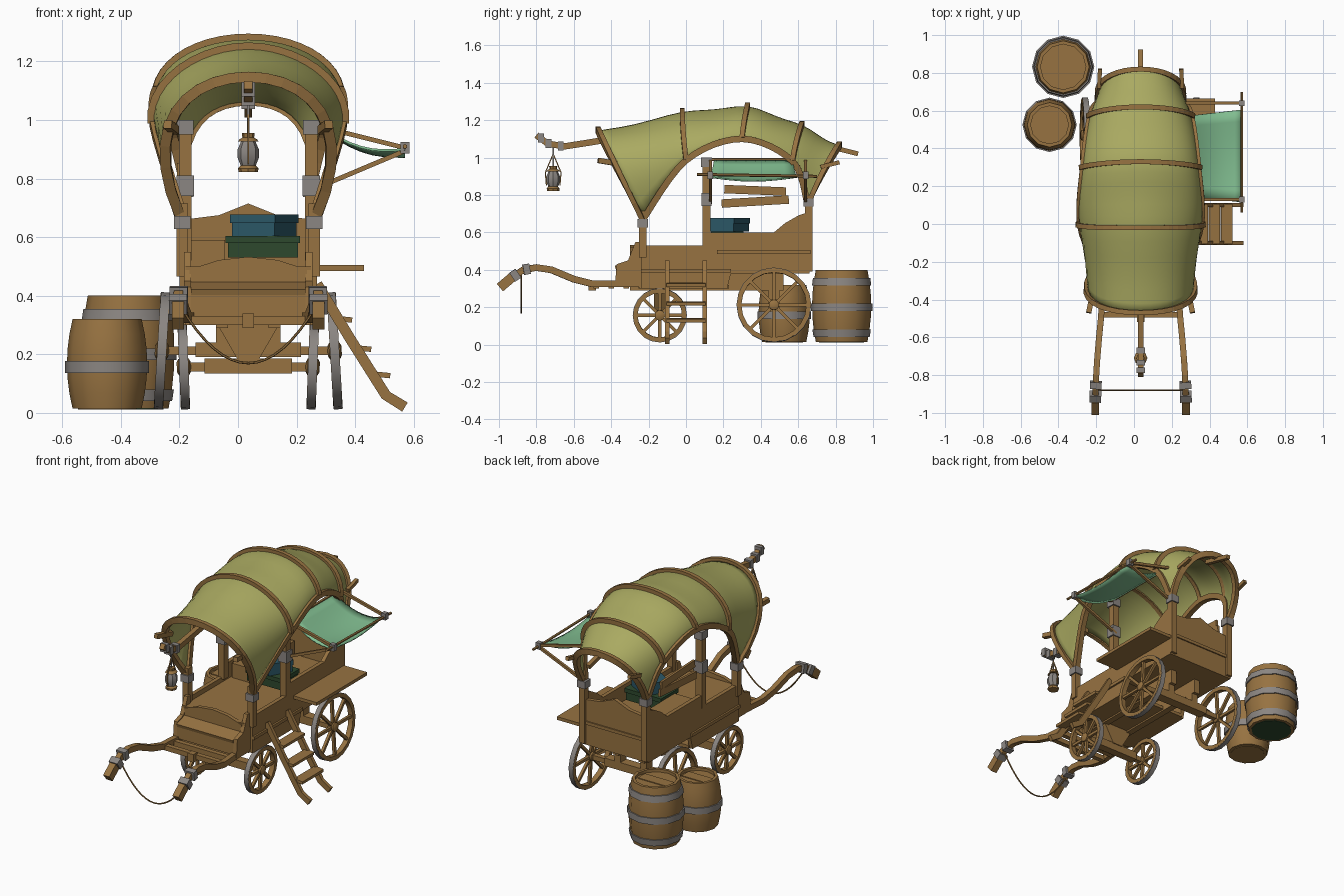
import bpy, bmesh
from math import sin, cos, pi, radians
from mathutils import Vector as V, Matrix as M

cube = bpy.data.objects.get("Cube")
if cube:
    bpy.data.objects.remove(cube)

CX = 0.035  # cart centre line
X, Z = V((1, 0, 0)), V((0, 0, 1))


def material(name, r, g, b):
    m = bpy.data.materials.new(name)
    m.use_nodes = True
    m.diffuse_color = (r, g, b, 1)
    m.node_tree.nodes["Principled BSDF"].inputs["Base Color"].default_value = (r, g, b, 1)
    return m


WOOD = material("wood", .31, .17, .053)
CLOTH = material("olive cloth", .40, .40, .12)
IRON = material("grey iron", .26, .24, .225)
BLUE = material("blue paint", .025, .10, .14)
GREEN = material("dark green", .026, .066, .027)
AWNING = material("mint cloth", .22, .51, .28)


def make(name, verts, faces, mat, mtx=None, smooth=False):
    me = bpy.data.meshes.new(name)
    mtx = M.Translation((CX, 0, 0)) @ (mtx or M())
    me.from_pydata([mtx @ V(v) for v in verts], [], faces)
    bm = bmesh.new()
    bm.from_mesh(me)
    bmesh.ops.recalc_face_normals(bm, faces=bm.faces)
    bm.to_mesh(me)
    bm.free()
    me.materials.append(mat)
    ob = bpy.data.objects.new(name, me)
    bpy.context.collection.objects.link(ob)
    if smooth:
        bpy.ops.object.select_all(action='DESELECT')
        ob.select_set(True)
        bpy.context.view_layer.objects.active = ob
        bpy.ops.object.shade_smooth_by_angle(angle=radians(40))
    return ob


def rings(name, loops, mat, mtx=None, wrap=False, smooth=False):
    """Skin a list of equal closed loops."""
    n, k = len(loops[0]), len(loops)
    verts = [p for l in loops for p in l]
    faces = [(i * n + j, i * n + (j + 1) % n, (i + 1) % k * n + (j + 1) % n, (i + 1) % k * n + j)
             for i in range(k if wrap else k - 1) for j in range(n)]
    if not wrap:
        faces += [tuple(range(n)), tuple(range((k - 1) * n, k * n))]
    return make(name, verts, faces, mat, mtx, smooth)


def box(name, size, loc, mat=WOOD, rot=(0, 0, 0)):
    q = [(-.5, -.5), (.5, -.5), (.5, .5), (-.5, .5)]
    loops = [[V((a * size[0], b * size[1], c * size[2])) for a, b in q] for c in (-.5, .5)]
    r = M.Rotation(rot[2], 4, 'Z') @ M.Rotation(rot[1], 4, 'Y') @ M.Rotation(rot[0], 4, 'X')
    return rings(name, loops, mat, M.Translation(loc) @ r)


def prism(name, pts, lo, hi, axis='x', mat=WOOD):
    f = (lambda d, a, b: (d, a, b)) if axis == 'x' else (lambda d, a, b: (a, d, b))
    return rings(name, [[f(d, a, b) for a, b in pts] for d in (lo, hi)], mat)


def sweep(name, pts, w, h, mat=WOOD, up=Z, n=4):
    pts = [V(p) for p in pts]
    loops = []
    for i, p in enumerate(pts):
        t = (pts[min(i + 1, len(pts) - 1)] - pts[max(i - 1, 0)]).normalized()
        s = t.cross(up(p) if callable(up) else up).normalized()
        b = s.cross(t)
        k = 2 ** .5 if n == 4 else 1
        angs = [2 * pi * (j + .5) / n for j in range(n)]
        loops.append([p + s * cos(a) * w / 2 * k + b * sin(a) * h / 2 * k for a in angs])
    return rings(name, loops, mat)


def lathe(name, prof, seg, mat, mtx, closed=False):
    loops = [[(r * cos(2 * pi * j / seg), r * sin(2 * pi * j / seg), z) for j in range(seg)]
             for r, z in prof]
    return rings(name, loops, mat, mtx, closed, True)


def spline(keys, t):
    """Catmull-Rom through key vectors, t from 0 to 1."""
    k = len(keys) - 1
    i = min(int(t * k), k - 1)
    f = t * k - i
    a, b, c, d = (V(keys[min(max(i + o, 0), k)]) for o in (-1, 0, 1, 2))
    return .5 * (2 * b + (c - a) * f + (2 * a - 5 * b + 4 * c - d) * f * f + (3 * b - a - 3 * c + d) * f ** 3)


# Canopy: lower edge, shoulder and crest control lines from front to back
EDGE = [(.225, -.23, .67), (.32, 0, .985), (.305, .30, 1.10), (.265, .57, .98), (.21, .65, .75)]
SHOULDER = [(.365, -.40, .99), (.335, -.02, 1.13), (.285, .31, 1.2), (.26, .59, 1.1), (.245, .75, .97)]
CREST = [(.20, -.47, 1.14), (.16, -.02, 1.24), (.16, .33, 1.27), (.15, .62, 1.17), (.14, .82, 1.06)]


def canopy(t, s):
    a, h, c = spline(EDGE, t), spline(SHOULDER, t), spline(CREST, t)
    u = 1 - abs(s)
    top = V((0, c.y, c.z))
    p = a * (1 - u) ** 3 + h * 3 * u * (1 - u) ** 2 + c * 3 * u * u * (1 - u) + top * u ** 3
    return V((p.x if s > 0 else -p.x, p.y, p.z))


def sheet(name, f, nu, nv, mat, thick):
    verts = [f(i / nu, j / nv) for i in range(nu + 1) for j in range(nv + 1)]
    w = nv + 1
    faces = [(i * w + j, i * w + j + 1, (i + 1) * w + j + 1, (i + 1) * w + j)
             for i in range(nu) for j in range(nv)]
    ob = make(name, verts, faces, mat, smooth=True)
    mod = ob.modifiers.new("thickness", 'SOLIDIFY')
    mod.thickness, mod.offset = thick, 0


# The cloth sinks a little between the ribs
sag = lambda t, s: canopy(t, s) - Z * .012 * sin(4 * pi * t) ** 2 * (1 - s * s)
sheet("canopy_cloth", lambda u, v: sag(u, 2 * v - 1), 24, 24, CLOTH, .008)
radial = lambda p: V((p.x, 0, p.z - .8))
for i in range(5):
    path = [canopy(i / 4, j / 10 - 1) for j in range(21)]
    sweep(f"canopy_rib_{i}", [p + radial(p).normalized() * .007 for p in path], .026, .036, up=radial)
for side in (-1, 1):
    sweep("canopy_side_arch", [canopy(j / 24, side) for j in range(25)], .034, .032, up=X)
    sweep("front_peg", [(side * .275, -.47, .985), (side * .25, -.35, .965)], .028, .028)
    sweep("rear_peg", [(side * .22, .72, .95), (side * .215, .82, .975)], .022, .022)
sweep("rear_ridge_pole", [(0, .72, 1.07), (0, .92, 1.02)], .025, .025)

# Lantern pole and lantern
sweep("lantern_pole", [(0, -.40, 1.10), (0, -.52, 1.08), (0, -.65, 1.06), (0, -.74, 1.075), (0, -.80, 1.12)], .03, .034)
for y, z in ((-.67, 1.062), (-.735, 1.075), (-.775, 1.105)):
    box("pole_cuff", (.045, .03, .05), (0, y, z), IRON)
L = M.Translation((0, -.71, 0))
lathe("lantern_base", [(.033, .822), (.035, .835), (.026, .845)], 8, WOOD, L)
lathe("lantern_glass", [(.026, .845), (.036, .87), (.036, .90), (.024, .928)], 8, IRON, L)
lathe("lantern_cap", [(.036, .926), (.03, .934), (.02, .94), (.022, .955)], 8, WOOD, L)
sweep("lantern_hanger", [(0, -.71, .95), (0, -.71, 1.06)], .007, .007, IRON, X)
for s in (-1, 1):
    sweep("lantern_bail", [(0, -.71 + s * .036, .85), (0, -.71 + s * .042, .92), (0, -.71, 1.02)], .006, .006, WOOD, X)

# Wagon body
wall = [(-.24, .30), (.22, .30), (.24, .38), (.66, .38), (.675, .715), (.60, .69), (.53, .65),
        (.47, .60), (.10, .60), (.10, .53), (-.24, .53)]
for s in (-1, 1):
    prism("side_wall", wall, s * .21, s * .235)
    box("side_lower_rail", (.012, .48, .02), (s * .24, 0, .395))
    box("front_post", (.04, .04, .25), (s * .225, -.23, .59))
    box("front_post_cuff", (.056, .056, .045), (s * .225, -.23, .65), IRON)
    box("middle_post", (.042, .042, .48), (s * .215, .11, .76))
    box("middle_post_cuff", (.06, .055, .07), (s * .215, .11, .775), IRON)
    box("middle_post_top", (.056, .06, .05), (s * .215, .11, .975), IRON)
    box("rear_post", (.04, .04, .38), (s * .215, .655, .58))
    box("rear_post_cuff", (.056, .056, .045), (s * .215, .655, .76), IRON)
    prism("seat_bracket", [(-.38, .32), (-.37, .43), (-.31, .45), (-.27, .55), (-.24, .55), (-.24, .32)], s * .195, s * .22)
    box("chassis_beam", (.04, .82, .09), (s * .09, .11, .335))
    box("rear_bracket", (.04, .06, .08), (s * .09, .47, .26))
box("deck", (.43, .94, .02), (0, .175, .49))
box("front_underside", (.43, .48, .02), (0, -.01, .31))
box("rear_underside", (.43, .43, .02), (0, .44, .39))
prism("tailgate", [(-.22, .38), (.22, .38), (.22, .66), (.1, .675), (0, .715), (-.1, .675), (-.22, .66)], .635, .66, 'y')
box("tailgate_rail", (.43, .008, .02), (0, .664, .52))
box("inner_bench", (.12, .45, .09), (-.14, .40, .545))
prism("dashboard", [(-.2, .41), (.2, .41), (.2, .49), (.1, .522), (0, .533), (-.1, .522), (-.2, .49)], -.30, -.275, 'y')
box("foot_rest", (.39, .09, .02), (0, -.335, .425), rot=(.3, 0, 0))
box("foot_panel", (.39, .02, .09), (0, -.365, .375))
for y in (-.48, -.40, -.32, -.24):
    box("front_slat", (.40, .03, .03), (0, y, .315))
box("hitch_block", (.04, .04, .05), (0, -.50, .315))
for i, z in enumerate((.765, .825)):
    box("wall_slat", (.015, .36 - .03 * i, .045), (-.235, .37, z), rot=(.06 - .1 * i, 0, 0))

# Side ledge, chests
box("side_ledge", (.16, .50, .02), (.315, .415, .495))
box("green_chest", (.24, .16, .05), (.05, .22, .555), GREEN)
box("green_chest_lid", (.255, .175, .025), (.05, .22, .592), GREEN)
box("blue_chest", (.167, .15, .045), (.055, .23, .627), BLUE, (0, 0, -.52))
box("blue_chest_lid", (.177, .16, .03), (.055, .23, .663), BLUE, (0, 0, -.52))

# Shafts with cuffs, and the rope between them
for s in (-1, 1):
    shaft = [V((s * x, y, z)) for x, y, z in ((.24, -.985, .315), (.24, -.93, .36), (.238, -.87, .40), (.235, -.80, .412),
             (.23, -.72, .40), (.22, -.60, .35), (.21, -.50, .325), (.2, -.36, .325), (.2, -.22, .325))]
    sweep("shaft", shaft, .032, .036)
    sweep("shaft_tip", [shaft[0] + V((0, -.01, -.01)), shaft[1]], .042, .052)
    for a, b in ((shaft[1], shaft[1].lerp(shaft[2], .55)), (shaft[2], shaft[2].lerp(shaft[3], .5))):
        sweep("shaft_cuff", [a, b], .062, .056, IRON)
sweep("shaft_rope", [(.235 * k / 8, -.88, .17 + .2 * (k / 8) ** 2) for k in range(-8, 9)], .009, .009, n=6)


# Wheels and axles
def wheel(name, x, y, r, camber):
    m = M.Translation((x, y, r + .012)) @ M.Rotation(pi / 2 + camber, 4, 'Y')
    ri = r - .026
    lathe(name + "_rim", [(ri, -.016), (r - .003, -.016), (r - .003, .016), (ri, .016)], 20, WOOD, m, True)
    lathe(name + "_tyre", [(r - .004, -.015), (r, -.015), (r, .015), (r - .004, .015)], 20, IRON, m, True)
    lathe(name + "_hub", [(.016, -.024), (.028, -.018), (.028, .018), (.016, .024)], 10, WOOD, m)
    for k in range(8):
        d = V((cos(k * pi / 4), sin(k * pi / 4), 0))
        sweep(name + "_spoke", [m @ (d * .02), m @ (d * (ri + .005))], .017, .017, up=m.to_3x3() @ Z)


for s in (-1, 1):
    wheel("front_wheel", s * .22, -.14, .145, s * .04)
    wheel("rear_wheel", s * .295, .47, .20, -s * .06)
box("front_axle", (.46, .03, .03), (0, -.14, .157))
box("front_bolster", (.30, .05, .05), (0, -.14, .16))
prism("front_pivot", [(-.11, .31), (.11, .31), (.035, .18), (-.035, .18)], -.17, -.11, 'y')
box("rear_axle", (.60, .03, .03), (0, .47, .212))
box("rear_bolster", (.36, .06, .05), (0, .47, .215))

# Side steps
for y in (-.10, .10):
    sweep("step_rail", [(.235, y, .44), (.35, y, .25), (.47, y, .06), (.535, y, .02)], .022, .036)
for x, z in ((.325, .32), (.39, .22), (.455, .13)):
    box("step_tread", (.06, .21, .018), (x, 0, z), rot=(0, .1, 0))

# Awning with rods and struts
sheet("awning_cloth", lambda u, v: V((.235 + .30 * u, .36 + (.21 + .035 * u) * (2 * v - 1),
      .985 - .085 * u - .035 * sin(pi * u) - .025 * u * sin(pi * v))), 8, 8, AWNING, .008)
sweep("awning_outer_rod", [(.535, .06, .91), (.535, .70, .90)], .016, .016, n=6)
sweep("awning_inner_rod", [(.23, .08, .99), (.23, .58, .99)], .018, .018, n=6)
for y in (.13, .64):
    box("awning_cuff", (.03, .03, .04), (.535, y, .905), IRON)
    sweep("awning_upper_strut", [(.215, y, .985), (.535, y, .905)], .016, .016)
    sweep("awning_lower_strut", [(.215, y, .76), (.535, y, .895)], .016, .016)


# Barrels
def barrel(name, x, y, rm, re, z0, z1, bands, base):
    m = M.Translation((x, y, 0))
    rad = lambda z: rm - (rm - re) * (2 * (z - z0) / (z1 - z0) - 1) ** 2
    zs = [z0 + (z1 - z0) * k / 6 for k in range(7)]
    inner = re - .018
    lathe(name, [(rad(z), z) for z in zs] + [(inner, z1), (inner, z1 - .018)], 12, WOOD, m)
    lathe(name + "_bottom", [(inner, z0 - .003), (inner, z0 + .002)], 12, base, m)
    box(name + "_lid_board", (inner * 1.7, .07, .006), (x, y, z1 - .016))
    for z in bands:
        h = .02
        lathe(name + "_band", [(rad(z - h), z - h), (rad(z - h) + .007, z - h),
              (rad(z + h) + .007, z + h), (rad(z + h), z + h)], 12, IRON, m, True)


barrel("large_barrel", -.41, .832, .158, .138, .015, .40, (.06, .20, .335), GREEN)
barrel("small_barrel", -.482, .525, .137, .118, .015, .32, (.157,), WOOD)
